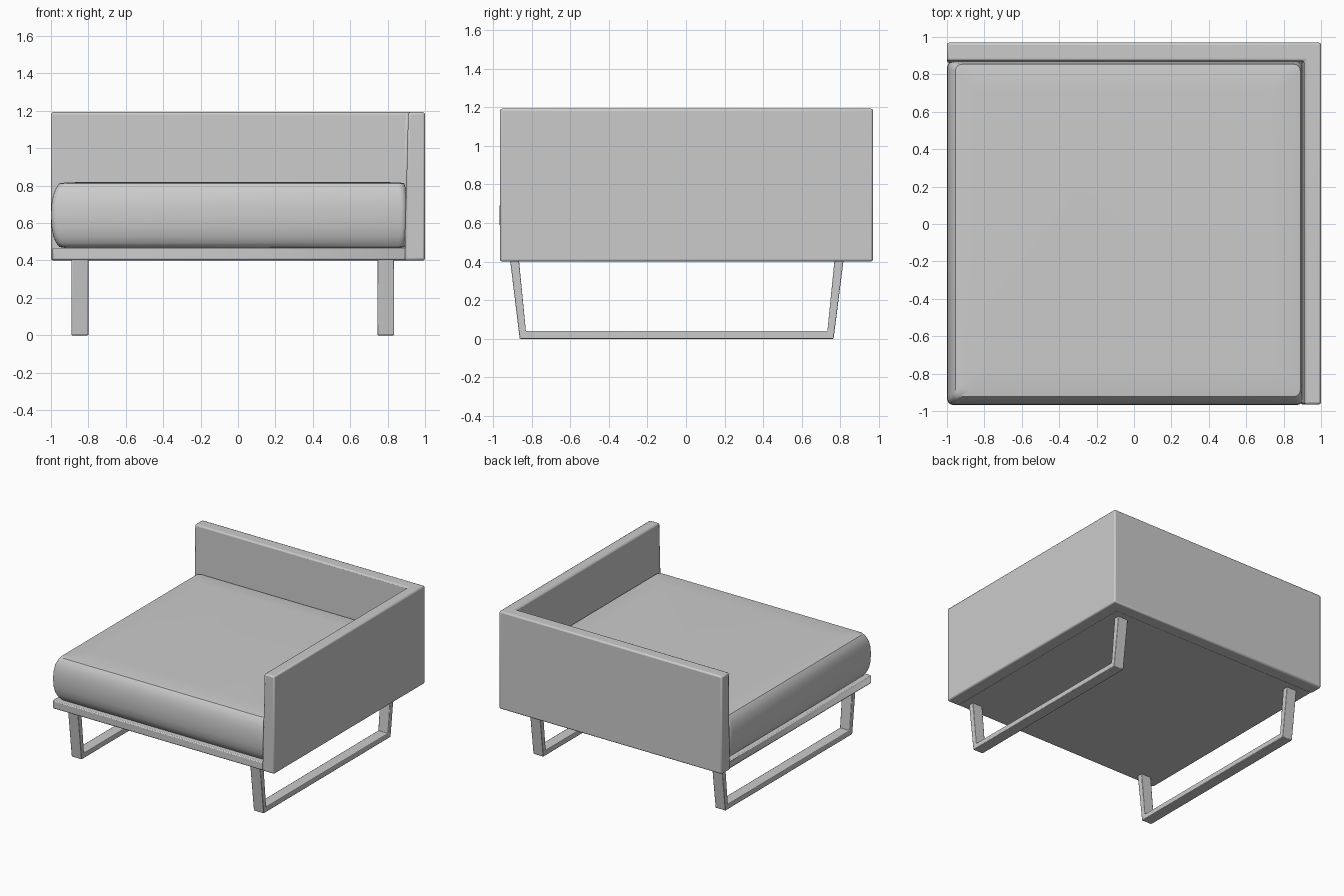
import bpy, bmesh, math

if "Cube" in bpy.data.objects:
    bpy.data.objects.remove(bpy.data.objects["Cube"])


def make_object(name, rings, bevel=0.0, segments=2):
    """Loft closed rings of points into a capped solid."""
    bm = bmesh.new()
    loops = [[bm.verts.new(p) for p in ring] for ring in rings]
    n = len(loops[0])
    for a, b in zip(loops, loops[1:]):
        for i in range(n):
            j = (i + 1) % n
            bm.faces.new((a[i], a[j], b[j], b[i]))
    bm.faces.new(loops[0][::-1])
    bm.faces.new(loops[-1])
    bmesh.ops.recalc_face_normals(bm, faces=bm.faces)
    mesh = bpy.data.meshes.new(name)
    bm.to_mesh(mesh)
    bm.free()
    obj = bpy.data.objects.new(name, mesh)
    bpy.context.collection.objects.link(obj)
    if bevel:
        mod = obj.modifiers.new("Soft edges", 'BEVEL')
        mod.width = bevel
        mod.segments = segments
        mod.limit_method = 'ANGLE'
    bpy.ops.object.select_all(action='DESELECT')
    obj.select_set(True)
    bpy.context.view_layer.objects.active = obj
    bpy.ops.object.shade_smooth_by_angle(angle=math.radians(40))
    return obj


def rounded_rect(x0, x1, y0, y1, z, r, steps=4):
    pts = []
    corners = [(x1 - r, y1 - r), (x0 + r, y1 - r), (x0 + r, y0 + r), (x1 - r, y0 + r)]
    for k, (cx, cy) in enumerate(corners):
        for s in range(steps + 1):
            a = math.pi / 2 * (k + s / steps)
            pts.append((cx + r * math.cos(a), cy + r * math.sin(a), z))
    return pts


# L-shaped back and arm, inner faces leaning slightly outwards
def wall_ring(z, inner_x, inner_y):
    return [(-1, 0.97, z), (-1, inner_y, z), (inner_x, inner_y, z),
            (inner_x, -0.965, z), (1, -0.965, z), (1, 0.97, z)]

make_object("back_and_arm", [wall_ring(0.40, 0.89, 0.86), wall_ring(1.193, 0.91, 0.872)], 0.012)

# Seat platform
make_object("seat_base", [rounded_rect(-0.992, 0.9, -0.962, 0.87, z, 0.01, 2)
                          for z in (0.402, 0.468)], 0.01)

# Seat cushion with bulging sides and a slight crown
rings = []
for z, inset in [(0.468, 0.07), (0.472, 0.045), (0.495, 0.027), (0.53, 0.012), (0.58, 0.003),
                 (0.643, 0.0), (0.70, 0.003), (0.75, 0.012), (0.79, 0.028), (0.812, 0.045),
                 (0.817, 0.08), (0.82, 0.2)]:
    side = min(inset, 0.05) * 0.35 if inset < 0.06 else inset - 0.04
    rings.append(rounded_rect(-1 + inset, 0.905 - side, -0.968 + inset, 0.87 - side, z, 0.035))
make_object("seat_cushion", rings)

# Sled legs: a flat bar bent into an open trapezoid
leg_profile = [(-0.912, 0.41), (-0.862, 0), (0.765, 0), (0.817, 0.41),
               (0.77, 0.41), (0.733, 0.04), (-0.83, 0.04), (-0.866, 0.41)]
for name, x in (("left_leg_frame", -0.845), ("right_leg_frame", 0.79)):
    make_object(name, [[(x + dx, y, z) for y, z in leg_profile] for dx in (-0.045, 0.045)], 0.004)
